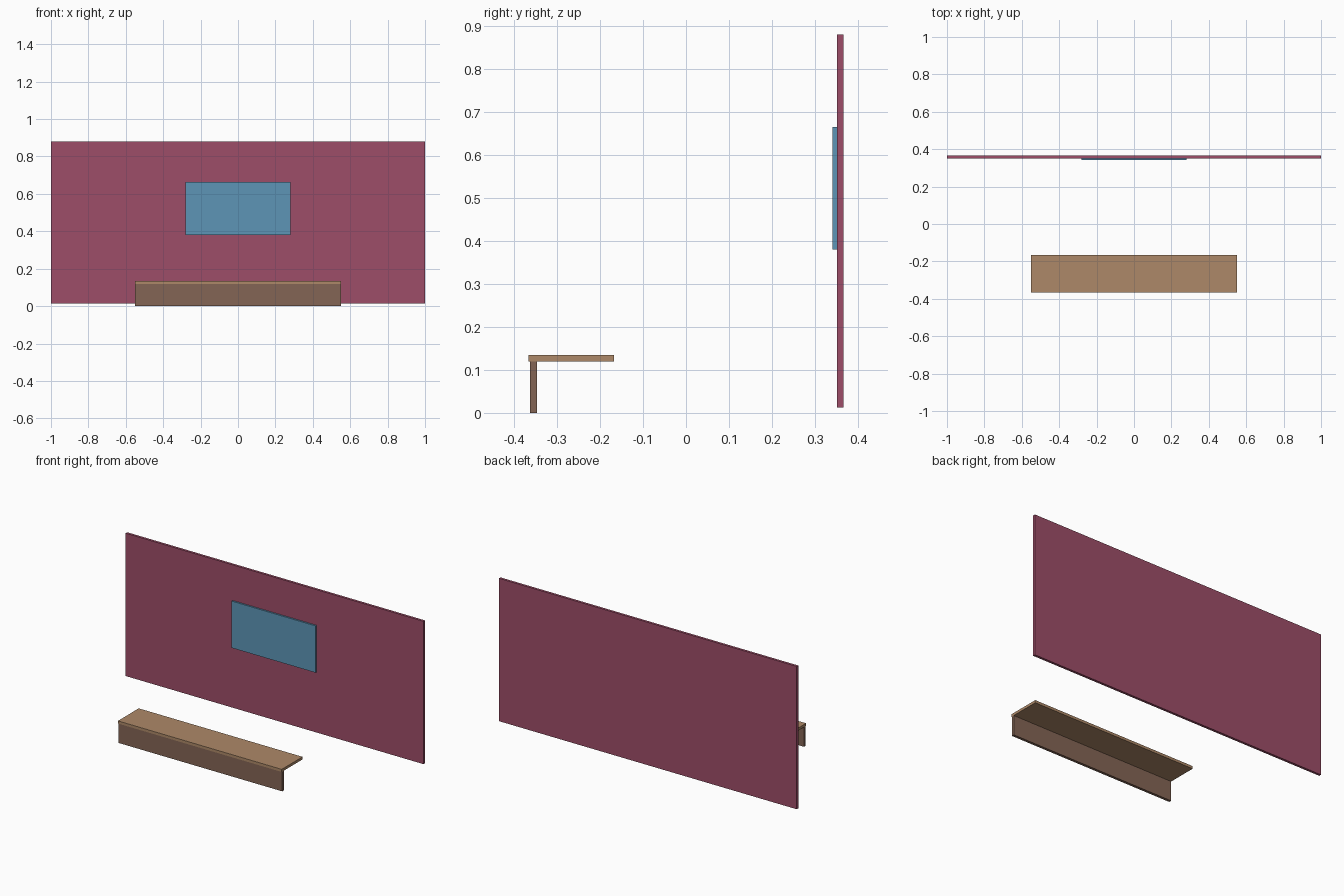
import bpy

if "Cube" in bpy.data.objects:
    bpy.data.objects.remove(bpy.data.objects["Cube"])


def material(name, rgb):
    m = bpy.data.materials.new(name)
    m.diffuse_color = (*rgb, 1)
    m.use_nodes = True
    m.node_tree.nodes["Principled BSDF"].inputs["Base Color"].default_value = m.diffuse_color
    return m


def box(name, x, y, z, mat):
    """Box from (min, max) ranges on each axis."""
    bpy.ops.mesh.primitive_cube_add(size=1, location=[sum(r) / 2 for r in (x, y, z)])
    ob = bpy.context.object
    ob.name = name
    ob.scale = [r[1] - r[0] for r in (x, y, z)]
    bpy.ops.object.transform_apply(location=False, rotation=False, scale=True)
    ob.data.materials.append(mat)
    return ob


plum = material("plum", (0.34, 0.075, 0.14))
blue = material("blue", (0.11, 0.30, 0.47))
light_wood = material("light_wood", (0.42, 0.25, 0.14))
dark_wood = material("dark_wood", (0.23, 0.13, 0.09))

# Rear wall with the screen mounted on its front
box("back_wall", (-1, 1), (0.351, 0.366), (0.013, 0.88), plum)
box("wall_screen", (-0.282, 0.282), (0.341, 0.351), (0.38, 0.664), blue)

# Counter: overhanging top on a front panel
box("counter_top", (-0.55, 0.55), (-0.366, -0.167), (0.119, 0.135), light_wood)
box("counter_front", (-0.55, 0.55), (-0.362, -0.346), (0, 0.119), dark_wood)
